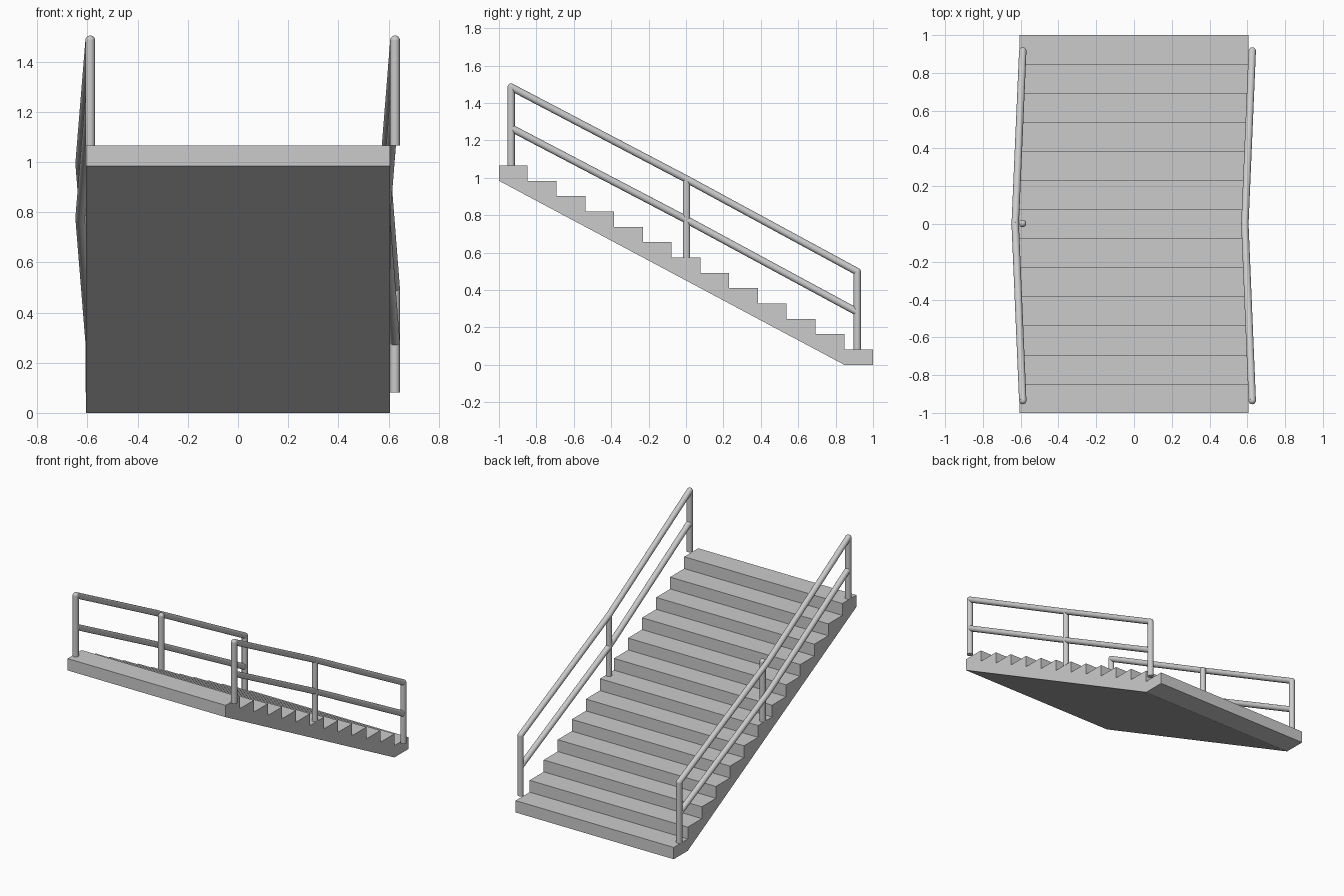
import bpy, bmesh
from mathutils import Vector, Matrix

if "Cube" in bpy.data.objects:
    bpy.data.objects.remove(bpy.data.objects["Cube"])

STEPS, RISE, RUN, HALF_W = 13, 0.082, 2 / 13, 0.606
R = 0.0195
Y_TOP, Y_MID, Y_LOW = -0.935, 0.003, 0.916


def finish(name, bm, smooth=False):
    bmesh.ops.recalc_face_normals(bm, faces=bm.faces)
    mesh = bpy.data.meshes.new(name)
    bm.to_mesh(mesh)
    bm.free()
    obj = bpy.data.objects.new(name, mesh)
    bpy.context.collection.objects.link(obj)
    if smooth:
        bpy.ops.object.select_all(action='DESELECT')
        obj.select_set(True)
        bpy.context.view_layer.objects.active = obj
        bpy.ops.object.shade_smooth_by_angle()
    return obj


def tube(bm, a, b):
    a, b = Vector(a), Vector(b)
    d = b - a
    m = Matrix.Translation((a + b) / 2) @ d.to_track_quat('Z', 'Y').to_matrix().to_4x4()
    bmesh.ops.create_cone(bm, cap_ends=True, segments=24, radius1=R, radius2=R,
                          depth=d.length, matrix=m)


def ball(bm, p):
    bmesh.ops.create_uvsphere(bm, u_segments=24, v_segments=12, radius=R,
                              matrix=Matrix.Translation(p))


# Stair flight: stepped profile extruded across the width
profile = [(1 - RUN, 0), (1, 0)]
for i in range(STEPS):
    z = (i + 1) * RISE
    profile += [(1 - i * RUN, z), (1 - (i + 1) * RUN, z)]
profile.append((-1, (STEPS - 1) * RISE))
bm = bmesh.new()
face = bm.faces.new([bm.verts.new((-HALF_W, y, z)) for y, z in profile])
ext = bmesh.ops.extrude_face_region(bm, geom=[face])
bmesh.ops.translate(bm, vec=(2 * HALF_W, 0, 0),
                    verts=[v for v in ext['geom'] if isinstance(v, bmesh.types.BMVert)])
finish("stair_flight", bm)


def railing(side, x_end, x_mid, x_post):
    # Posts standing on the top, middle and bottom steps
    for name, x, y, z0, z1 in (("top", x_end, Y_TOP, 13 * RISE, 1.485),
                               ("middle", x_post, Y_MID, 7 * RISE, 0.985),
                               ("bottom", x_end, Y_LOW, RISE, 0.498)):
        bm = bmesh.new()
        tube(bm, (x, y, z0), (x, y, z1))
        ball(bm, (x, y, z1))
        finish(f"{side}_{name}_post", bm, True)
    # Sloping rails, slightly bent at the middle
    for name, z_hi, z_lo in (("handrail", 1.485, 0.498), ("lower_rail", 1.266, 0.282)):
        pts = [(x_end, Y_TOP, z_hi), (x_mid, 0, (z_hi + z_lo) / 2 + 0.003),
               (x_end, Y_LOW, z_lo)]
        bm = bmesh.new()
        tube(bm, pts[0], pts[1])
        tube(bm, pts[1], pts[2])
        ball(bm, pts[1])
        finish(f"{side}_{name}", bm, True)


railing("left", -0.589, -0.629, -0.590)
railing("right", 0.626, 0.587, 0.588)
